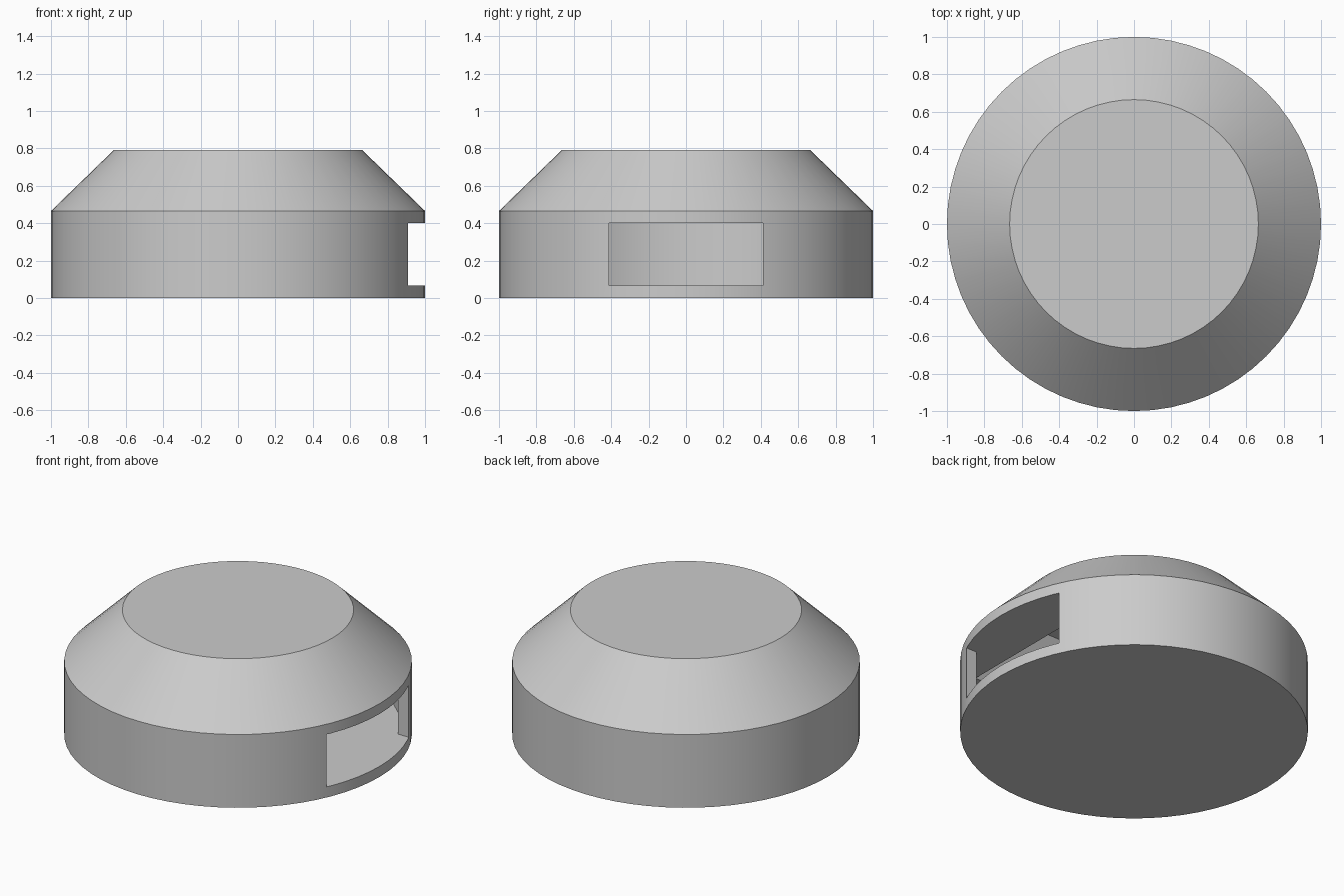
import bpy
import bmesh
import math

cube = bpy.data.objects.get("Cube")
if cube:
    bpy.data.objects.remove(cube, do_unlink=True)

SIDES = 64
BASE_TOP, TOP, RIM_R, LID_R = 0.465, 0.79, 1.0, 0.665
FLOOR, CEILING, INNER_R = 0.067, 0.4, 0.933
SLOT_HALF = 0.413

grey = bpy.data.materials.new("plain_grey")
grey.use_nodes = True
colour = (0.6, 0.6, 0.6, 1)
grey.diffuse_color = colour
grey.node_tree.nodes["Principled BSDF"].inputs["Base Color"].default_value = colour


def lathe(name, profile, sides=SIDES, turn=0.0):
    """Closed solid from stacked rings given as (radius, height)."""
    bm = bmesh.new()
    rings = []
    for radius, z in profile:
        angles = [turn + 2 * math.pi * i / sides for i in range(sides)]
        rings.append([bm.verts.new((radius * math.cos(a), radius * math.sin(a), z))
                      for a in angles])
    for low, high in zip(rings, rings[1:]):
        for i in range(sides):
            j = (i + 1) % sides
            bm.faces.new((low[i], low[j], high[j], high[i]))
    bm.faces.new(rings[0][::-1])
    bm.faces.new(rings[-1])
    mesh = bpy.data.meshes.new(name)
    bm.to_mesh(mesh)
    bm.free()
    mesh.materials.append(grey)
    obj = bpy.data.objects.new(name, mesh)
    bpy.context.collection.objects.link(obj)
    return obj


def cut(target, tool):
    """Subtract a solid and drop it."""
    tool.hide_render = True
    mod = target.modifiers.new("cut", "BOOLEAN")
    mod.operation = "DIFFERENCE"
    mod.solver = "EXACT"
    mod.object = tool
    bpy.context.view_layer.objects.active = target
    bpy.ops.object.modifier_apply(modifier=mod.name)
    bpy.data.objects.remove(tool, do_unlink=True)


# Round base with a sloping lid
body = lathe("housing", [(RIM_R, 0), (RIM_R, BASE_TOP), (LID_R, TOP)])

# Hollow inside the base, and the four-sided hollow under the lid
cut(body, lathe("base_hollow", [(INNER_R, FLOOR), (INNER_R, CEILING)]))
cut(body, lathe("lid_hollow", [(0.925, CEILING - 0.01), (0.6, TOP - 0.067)],
                sides=4, turn=math.pi / 4))

# Wide slot through the left wall
bpy.ops.mesh.primitive_cube_add(size=1, location=(0.9, 0, (FLOOR + CEILING) / 2))
slot = bpy.context.object
slot.name = "slot"
slot.scale = (0.5, 2 * SLOT_HALF, CEILING - FLOOR)
bpy.ops.object.transform_apply(location=True, rotation=True, scale=True)
slot.data.materials.append(grey)
cut(body, slot)

# Smooth round walls with sharp rims
bpy.ops.object.select_all(action="DESELECT")
body.select_set(True)
bpy.context.view_layer.objects.active = body
bpy.ops.object.shade_smooth_by_angle(angle=math.radians(30))
